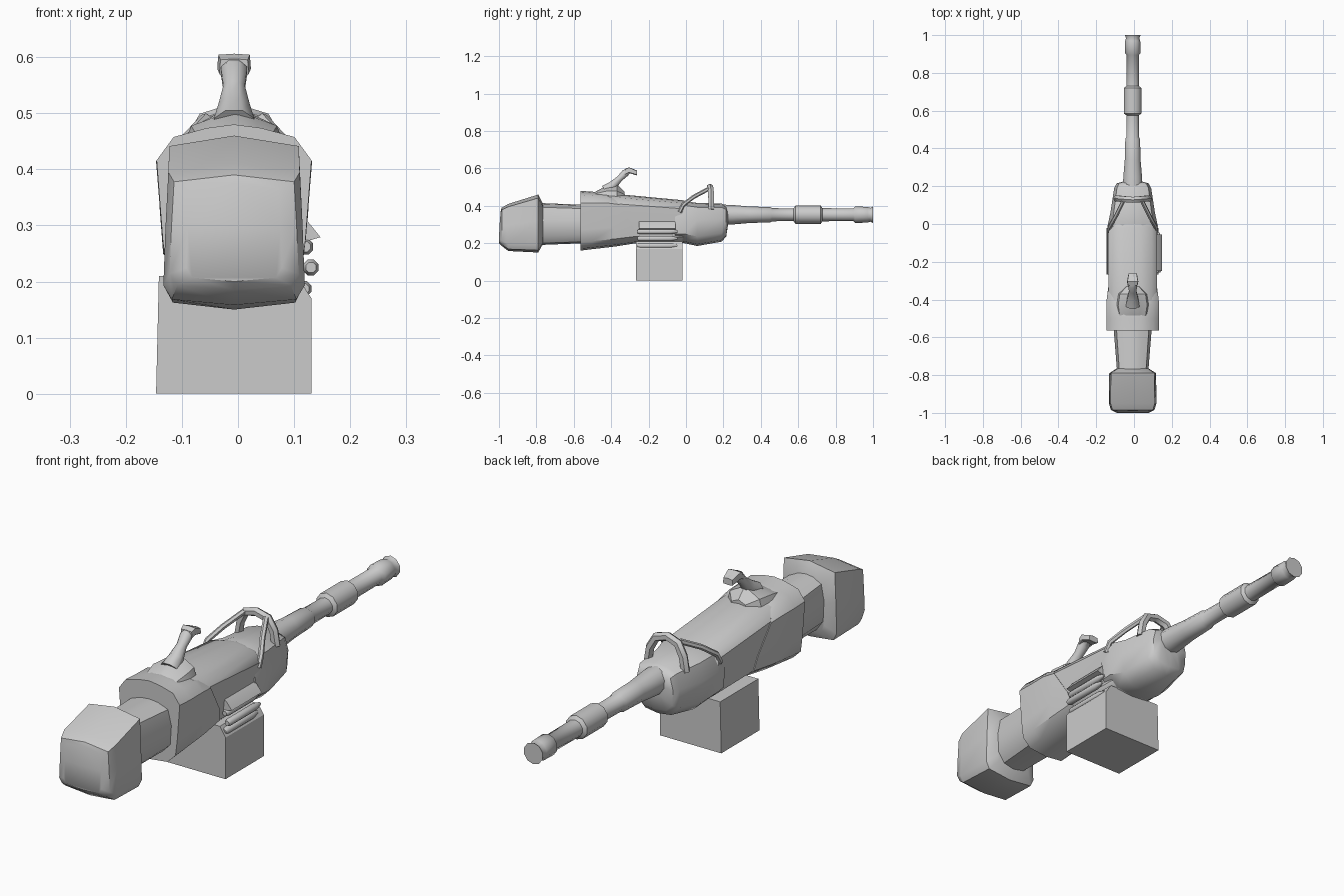
import bpy, bmesh, math
from mathutils import Vector

if "Cube" in bpy.data.objects:
    bpy.data.objects.remove(bpy.data.objects["Cube"])

CX = -0.007  # centre line of the gun body (side rounds offset the overall width)


def skin(name, rings, angle=40):
    """Closed mesh through a list of equal-length point rings."""
    bm = bmesh.new()
    loops = [[bm.verts.new(p) for p in r] for r in rings]
    n = len(loops[0])
    for a, b in zip(loops, loops[1:]):
        for i in range(n):
            bm.faces.new((a[i], a[(i + 1) % n], b[(i + 1) % n], b[i]))
    bm.faces.new(loops[0])
    bm.faces.new(loops[-1])
    bmesh.ops.recalc_face_normals(bm, faces=bm.faces)
    me = bpy.data.meshes.new(name)
    bm.to_mesh(me)
    bm.free()
    ob = bpy.data.objects.new(name, me)
    bpy.context.collection.objects.link(ob)
    bpy.ops.object.select_all(action='DESELECT')
    ob.select_set(True)
    bpy.context.view_layer.objects.active = ob
    bpy.ops.object.shade_smooth_by_angle(angle=math.radians(angle))
    return ob


def body(name, half, sections, angle=40):
    """Loft a mirrored half profile along y. Section: y, half width, bottom, top, slant."""
    full = half + [(-x, z) for x, z in reversed(half[1:-1])]
    return skin(name, [[(CX + x * w, y + s * z * z, z0 + (z1 - z0) * z) for x, z in full]
                       for y, w, z0, z1, s in sections], angle)


def tube(name, path, radii, sides=8, wide=1.0, x_axis=None):
    """Sweep a round section along a path of points."""
    pts = [Vector(p) for p in path]
    rings = []
    for i, p in enumerate(pts):
        d = (pts[min(i + 1, len(pts) - 1)] - pts[max(i - 1, 0)]).normalized()
        u = Vector(x_axis or (1, 0, 0))
        u = (u - d * u.dot(d)).normalized()
        v = d.cross(u)
        ring = []
        for k in range(sides):
            a = 2 * math.pi * (k + 0.5) / sides
            ring.append(p + radii[i] * (u * math.cos(a) * wide + v * math.sin(a)))
        rings.append(ring)
    return skin(name, rings, 50)


# Shoulder stock: boxy butt and rounder neck
boxy = [(0, 0), (.88, .04), (1, .14), (.97, .55), (.93, .94), (0, 1)]
body("stock_butt", boxy, [
    (-1.0, .085, .20, .375, .01), (-.985, .115, .185, .39, 0), (-.95, .126, .158, .41, 0),
    (-.79, .124, .15, .46, 0), (-.765, .085, .195, .41, 0)])
round_half = [(0, 0), (.6, .04), (.95, .22), (1, .6), (.85, .9), (.4, .98), (0, 1)]
body("stock_neck", round_half, [(-.79, .082, .19, .415, 0), (-.54, .102, .20, .405, 0)])

# Receiver: thick rear cover with a slanted front edge, over the long main body
shell = [(0, 0), (.6, .03), (.86, .14), (.92, .35), (1, .8), (.78, .93), (.35, .98), (0, 1)]
body("rear_cover", shell, [
    (-.565, .138, .16, .48, 0), (-.50, .139, .168, .475, 0),
    (-.38, .139, .182, .472, -.05), (-.265, .132, .2, .458, -.14)])
body("main_body", shell, [
    (-.5, .13, .19, .47, 0), (-.36, .128, .2, .462, 0), (-.02, .128, .2, .43, 0),
    (.0, .11, .21, .425, 0)])

# Front housing around the barrel root
body("front_housing", round_half, [
    (-.06, .128, .205, .41, 0), (-.01, .133, .2, .425, 0), (.06, .118, .185, .415, 0),
    (.19, .098, .208, .412, 0), (.215, .085, .235, .395, 0), (.225, .05, .30, .37, 0)])

# Barrel with sleeve and flared muzzle, one stepped profile
profile = [(.2, .054), (.25, .052), (.34, .044), (.45, .041), (.46, .035), (.575, .034),
           (.585, .049), (.72, .049), (.73, .035), (.895, .034), (.905, .044),
           (.97, .042), (.985, .037), (1.0, .044)]
tube("barrel", [(CX, y, .352) for y, r in profile], [r for y, r in profile], 10)

# Carry handle: front arch plus two side struts running back to the body
tube("handle_arch", [(CX + x, y, z) for x, y, z in [
    (-.085, .135, .38), (-.075, .135, .44), (-.05, .132, .485), (0, .128, .5),
    (.05, .132, .485), (.075, .135, .44), (.085, .135, .38)]], [.018] * 7, 6, x_axis=(0, 1, 0))
for side, s in (("left", -1), ("right", 1)):
    tube("handle_strut_" + side, [(CX + s * x, y, z) for x, y, z in [
        (.125, -.035, .365), (.122, -.015, .405), (.09, .04, .447), (.05, .12, .49)]],
        [.011] * 4, 6)

# Rear lever: faceted mount, stem and curled grip
mount = [(0, 0), (1, 0), (.9, .45), (.5, .7), (0, 1)]
body("lever_mount", mount, [
    (-.49, .075, .455, .472, 0), (-.43, .085, .455, .505, 0),
    (-.37, .075, .45, .515, 0), (-.33, .035, .45, .475, 0)], 30)
tube("lever", [(CX, y, z) for y, z in [
    (-.43, .48), (-.39, .51), (-.355, .545), (-.325, .575), (-.30, .588), (-.265, .578)]],
    [.034, .026, .018, .022, .016, .012], 8, wide=1.15)
body("lever_head", boxy, [
    (-.325, .026, .565, .597, 0), (-.305, .03, .575, .606, 0), (-.262, .022, .562, .588, 0)], 30)

# Ammunition box
box = [(-.146, 0), (.131, 0), (.131, .17), (.105, .21), (-.141, .21)]
skin("ammo_box", [[(x, y, z) for x, z in box] for y in (-.268, -.02)], 30)

# Feed tray lip and the row of rounds on the right side
lip = [(.09, .33), (.122, .31), (.147, .279), (.11, .268)]
skin("feed_lip", [[(x, y, z) for x, z in lip] for y in (-.25, -.055)], 20)
for i, (x, z) in enumerate([(.117, .187), (.13, .225), (.12, .262)]):
    tube(f"round_{i + 1}", [(x, y, z) for y in (-.258, -.245, -.08, -.045)],
         [.010, .015, .015, .006], 8)
